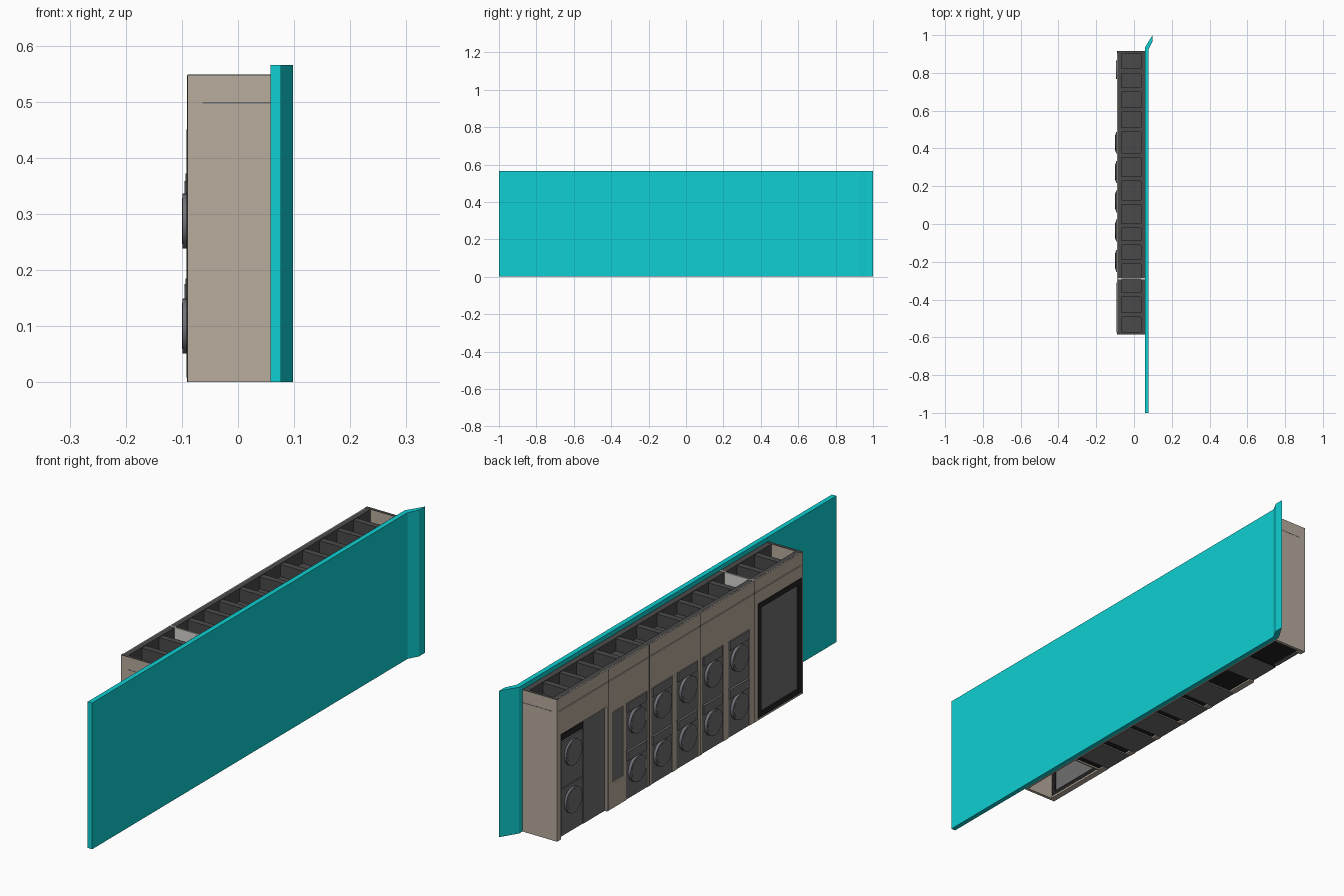
import bpy, bmesh, math

if "Cube" in bpy.data.objects:
    bpy.data.objects.remove(bpy.data.objects["Cube"])


def mat(name, r, g, b):
    m = bpy.data.materials.new(name)
    lin = [((c / 255 + 0.055) / 1.055) ** 2.4 for c in (r, g, b)]
    m.diffuse_color = (*lin, 1)
    m.use_nodes = True
    m.node_tree.nodes["Principled BSDF"].inputs["Base Color"].default_value = m.diffuse_color
    return m


TAN = mat("tan_laminate", 184, 172, 157)
TEAL = mat("teal_paint", 14, 207, 210)
DECK = mat("dark_grey_deck", 74, 74, 74)
GREY = mat("machine_grey", 110, 110, 111)
DISC = mat("door_grey", 114, 114, 122)
BLACK = mat("black_trim", 34, 34, 34)
LIGHT = mat("light_edge", 215, 212, 206)


def finish(name, bm, m):
    bmesh.ops.recalc_face_normals(bm, faces=bm.faces)
    me = bpy.data.meshes.new(name)
    bm.to_mesh(me)
    bm.free()
    me.materials.append(m)
    ob = bpy.data.objects.new(name, me)
    bpy.context.collection.objects.link(ob)
    return ob


def box(name, x0, x1, y0, y1, z0, z1, m):
    bm = bmesh.new()
    bmesh.ops.create_cube(bm, size=1)
    for v in bm.verts:
        v.co = (x1 if v.co.x > 0 else x0, y1 if v.co.y > 0 else y0, z1 if v.co.z > 0 else z0)
    return finish(name, bm, m)


def disc(name, x0, x1, y, z, r, m):
    bpy.ops.mesh.primitive_cylinder_add(vertices=40, radius=r, depth=x1 - x0,
                                        location=((x0 + x1) / 2, y, z), rotation=(0, math.pi / 2, 0))
    ob = bpy.context.object
    ob.name = name
    ob.data.materials.append(m)
    bpy.ops.object.shade_smooth_by_angle()


def round_door(name, x, y, z):
    disc(name + "_door", x, -0.08, y, z, 0.049, DISC)
    disc(name + "_glass", x - 0.0006, x + 0.002, y, z, 0.041, GREY)


# Teal wall with an angled end
profile = [(0.058, -1), (0.077, -1), (0.077, 0.925), (0.098, 0.965), (0.098, 1), (0.058, 0.935)]
bm = bmesh.new()
base = bm.faces.new([bm.verts.new((x, y, 0)) for x, y in profile])
top = bmesh.ops.extrude_face_region(bm, geom=[base])["geom"]
for v in top:
    if isinstance(v, bmesh.types.BMVert):
        v.co.z = 0.565
finish("teal_wall", bm, TEAL)

FRONT, BACK, Y0, Y1, MID, TOP, SEAM = -0.09, 0.058, -0.585, 0.915, -0.29, 0.547, 0.498

# Cabinet shell: end walls, back, fascia
for s, a, b in (("right", Y0, Y0 + 0.012), ("left", Y1 - 0.012, Y1)):
    box(f"{s}_end_wall", FRONT, BACK, a, b, 0, TOP, TAN)
    box(f"{s}_end_cap", FRONT, BACK, a, b, TOP, TOP + 0.001, DECK)
    out = (a - 0.0006, a + 0.001) if s == "right" else (b - 0.001, b + 0.0006)
    box(f"{s}_end_seam", -0.063, BACK, *out, SEAM - 0.0015, SEAM + 0.0015, GREY)
box("back_panel", 0.05, BACK, Y0 + 0.012, Y1 - 0.012, 0, SEAM, TAN)
box("fascia", FRONT, -0.086, Y0 + 0.012, Y1 - 0.012, SEAM + 0.002, TOP, TAN)

# Front panels around openings (y0, y1, z0, z1)
washers = [0.43, 0.275, 0.12, -0.035, -0.195]
openings = [(0.61, 0.89, 0, 0.405), (0.51, 0.575, 0.10, 0.37)]
openings += [(y - 0.065, y + 0.065, 0, 0.373) for y in washers]
openings += [(-0.575, -0.31, 0.008, 0.45)]
edge = Y1 - 0.012
for i, (a, b, z0, z1) in enumerate(openings):
    if edge > b:
        box(f"front_post_{i}", FRONT, -0.066, b, edge, 0, SEAM - 0.001, TAN)
    box(f"front_header_{i}", FRONT, -0.066, a, b, z1, SEAM - 0.001, TAN)
    if z0:
        box(f"front_sill_{i}", FRONT, -0.066, a, b, 0, z0, TAN)
    edge = a
for i, (y, z) in enumerate(((0.6, 0), (0.3525, 0), (0.0425, 0), (MID, 0))):
    box(f"front_seam_{i}", FRONT - 0.0005, FRONT + 0.002, y - 0.001, y + 0.001, z, TOP, BLACK)

# Stacked washers: body, control strip, round door
for i, y in enumerate(washers):
    for j, z in enumerate((0, 0.187)):
        n = f"washer_{i}_{j}"
        box(n + "_body", -0.088, 0.048, y - 0.064, y + 0.064, z, z + 0.184, GREY)
        box(n + "_control_strip", -0.094, -0.085, y - 0.058, y + 0.058, z + 0.15, z + 0.185, GREY)
        round_door(n, -0.099, y, z + 0.1)

# Small stacked dryers beside a plain grey door
for j, z in enumerate((0.008, 0.192)):
    n = f"dryer_{j}"
    box(n + "_body", -0.087, 0.048, 0.752, 0.885, z, z + 0.18, GREY)
    round_door(n, -0.095, 0.8175, z + 0.118)
box("dryer_top_strip", -0.086, -0.06, 0.752, 0.885, 0.376, 0.4, BLACK)
box("plain_door", -0.084, 0.048, 0.613, 0.746, 0.004, 0.402, GREY)
box("dryer_divider", -0.08, 0.04, 0.746, 0.752, 0.004, 0.402, BLACK)

# Narrow payment panel
box("payment_panel", -0.086, -0.07, 0.51, 0.575, 0.10, 0.37, GREY)

# Large black-framed panel at the right
a, b, z0, z1, t = -0.575, -0.31, 0.008, 0.45, 0.02
box("panel_frame_top", -0.092, -0.07, a, b, z1 - t, z1, BLACK)
box("panel_frame_bottom", -0.092, -0.07, a, b, z0, z0 + t, BLACK)
box("panel_frame_right", -0.092, -0.07, a, a + t, z0 + t, z1 - t, BLACK)
box("panel_frame_left", -0.092, -0.07, b - t, b, z0 + t, z1 - t, BLACK)
box("panel_sheet", -0.086, -0.074, a + t, b - t, z0 + t, z1 - t, GREY)

# Floor under the machines, the right bay stays open below
box("floor", -0.066, 0.05, MID, Y1 - 0.012, 0.006, 0.012, BLACK)
box("bay_partition", -0.066, 0.05, MID - 0.003, MID + 0.003, 0.0, SEAM - 0.01, TAN)

# Open top: deck, dark rails, crossbars
box("top_deck", -0.086, 0.058, Y0 + 0.012, Y1 - 0.012, SEAM - 0.01, SEAM, DECK)
box("front_rail", -0.086, -0.066, Y0 + 0.012, Y1 - 0.012, SEAM, TOP + 0.0005, DECK)
box("back_rail", 0.036, BACK, Y0 + 0.012, Y1 - 0.012, SEAM, TOP + 0.0005, DECK)
for i, y in enumerate((0.81, 0.71, 0.605, 0.5, 0.365, 0.24, 0.115, -0.01, -0.1, -0.2, -0.375, -0.48)):
    box(f"crossbar_{i}", -0.066, 0.036, y - 0.012, y + 0.012, SEAM, TOP - 0.002, DECK)
box("bay_top_edge", FRONT + 0.002, BACK, MID - 0.003, MID + 0.003, SEAM, TOP + 0.0015, LIGHT)
